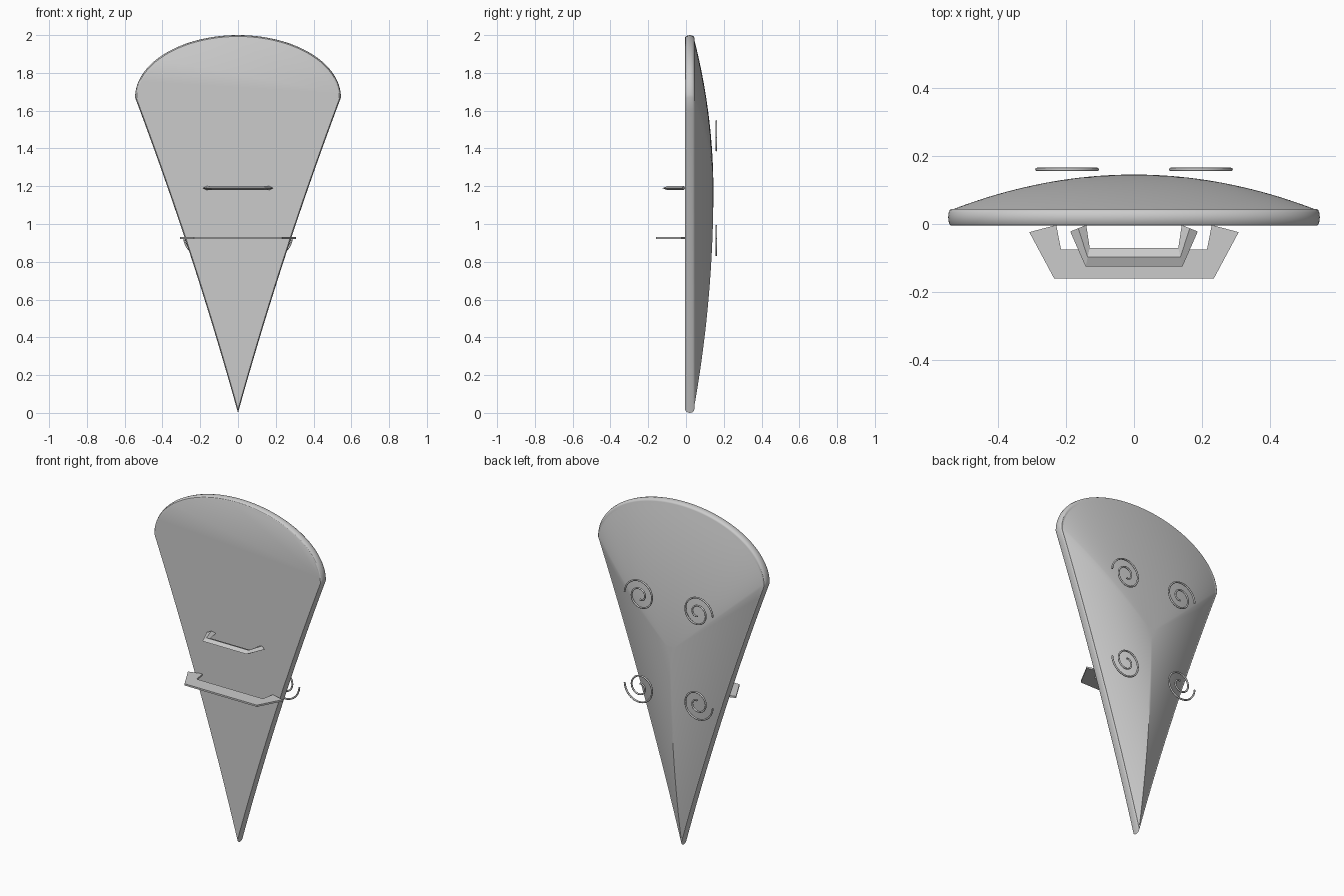
import bpy
import bmesh
import math

if "Cube" in bpy.data.objects:
    bpy.data.objects.remove(bpy.data.objects["Cube"])

grey = bpy.data.materials.new("plain grey")
grey.use_nodes = True
grey.diffuse_color = (0.6, 0.6, 0.6, 1)
grey.node_tree.nodes["Principled BSDF"].inputs["Base Color"].default_value = (0.6, 0.6, 0.6, 1)

CORNER_X, CORNER_Z, TOP_Z = 0.545, 1.67, 2.0
CENTRE_Z = 1.18


def finish(obj, angle=30):
    """Give the part its material and shading."""
    obj.data.materials.clear()
    obj.data.materials.append(grey)
    bpy.ops.object.select_all(action='DESELECT')
    obj.select_set(True)
    bpy.context.view_layer.objects.active = obj
    bpy.ops.object.shade_smooth_by_angle(angle=math.radians(angle))


def loft(name, rings, closed=True, cap_start=True, cap_end=True, angle=30):
    """Skin a list of equally long rings of points."""
    bm = bmesh.new()
    loops = [[bm.verts.new(p) for p in ring] for ring in rings]
    n = len(loops[0])
    for a, b in zip(loops, loops[1:]):
        for i in range(n if closed else n - 1):
            j = (i + 1) % n
            bm.faces.new((a[i], a[j], b[j], b[i]))
    if cap_start:
        bm.faces.new(loops[0])
    if cap_end:
        bm.faces.new(loops[-1])
    bmesh.ops.recalc_face_normals(bm, faces=bm.faces)
    mesh = bpy.data.meshes.new(name)
    bm.to_mesh(mesh)
    bm.free()
    obj = bpy.data.objects.new(name, mesh)
    bpy.context.collection.objects.link(obj)
    finish(obj, angle)
    return obj


def outline():
    """Shield outline: elliptical top, slightly hollow sides, pointed foot."""
    side = []
    for i in range(1, 25):
        t = i / 24
        side.append((CORNER_X * (t - 0.15 * t * (1 - t)), CORNER_Z * t))
    arc = []
    for i in range(1, 64):
        a = math.pi * i / 64
        arc.append((CORNER_X * math.cos(a), CORNER_Z + (TOP_Z - CORNER_Z) * math.sin(a)))
    return [(0, 0)] + side + arc + [(-x, z) for x, z in reversed(side)]


SHAPE = outline()


def ring(scale, y):
    return [(x * scale, y, CENTRE_Z + (z - CENTRE_Z) * scale) for x, z in SHAPE]


# Rim with rounded edge and flat front
rim_profile = [(0.984, -0.005), (0.991, -0.002), (0.997, 0.006), (1.0, 0.02),
               (0.997, 0.034), (0.991, 0.041), (0.984, 0.044)]
loft("shield_rim", [ring(s, y) for s, y in rim_profile])

# Domed back, rising from the rim to a soft peak
STEPS = 20
dome = []
for k in range(STEPS):
    r = 1 - k / STEPS
    dome.append(ring(0.98 * r, 0.042 + 0.103 * (1 - r * r)))
loft("shield_dome", dome, cap_start=False)


def handle(name, outer, inner, z, half, flat):
    """U-shaped handle; flat plate or diamond section, mirrored in x."""
    outer = outer + [(-x, y) for x, y in reversed(outer)]
    inner = inner + [(-x, y) for x, y in reversed(inner)]
    rings = []
    for (ox, oy), (ix, iy) in zip(outer, inner):
        if flat:
            section = [(ox, oy, z - half), (ox, oy, z + half),
                       (ix, iy, z + half), (ix, iy, z - half)]
        else:
            mx, my = (ox + ix) / 2, (oy + iy) / 2
            section = [(ox, oy, z), (mx, my, z + half), (ix, iy, z), (mx, my, z - half)]
        rings.append(section)
    loft(name, rings, angle=10)


handle("upper_handle", [(-0.187, -0.022), (-0.142, -0.125)],
       [(-0.14, -0.003), (-0.13, -0.07)], 1.19, 0.011, False)
handle("lower_handle", [(-0.307, -0.024), (-0.234, -0.16)],
       [(-0.228, -0.003), (-0.214, -0.075)], 0.925, 0.005, True)


def spiral(name, side, up, z):
    """Round wire wound inward from its outer end."""
    curve = bpy.data.curves.new(name, 'CURVE')
    curve.dimensions = '3D'
    curve.bevel_depth = 0.005
    curve.bevel_resolution = 2
    curve.use_fill_caps = True
    count = 64
    line = curve.splines.new('POLY')
    line.points.add(count)
    for i, point in enumerate(line.points):
        t = i / count
        r = 0.1 - 0.08 * t
        a = 2 * math.pi * 1.75 * t
        point.co = (side * (0.185 + r * math.cos(a)), 0.16, z + up * r * math.sin(a), 1)
    obj = bpy.data.objects.new(name, curve)
    bpy.context.collection.objects.link(obj)
    bpy.ops.object.select_all(action='DESELECT')
    obj.select_set(True)
    bpy.context.view_layer.objects.active = obj
    bpy.ops.object.convert(target='MESH')
    finish(bpy.context.view_layer.objects.active, 60)


# Four spiral ornaments floating behind the dome
for side, word in ((1, "left"), (-1, "right")):
    spiral("upper_spiral_" + word, side, 1, 1.456)
    spiral("lower_spiral_" + word, side, -1, 0.924)
